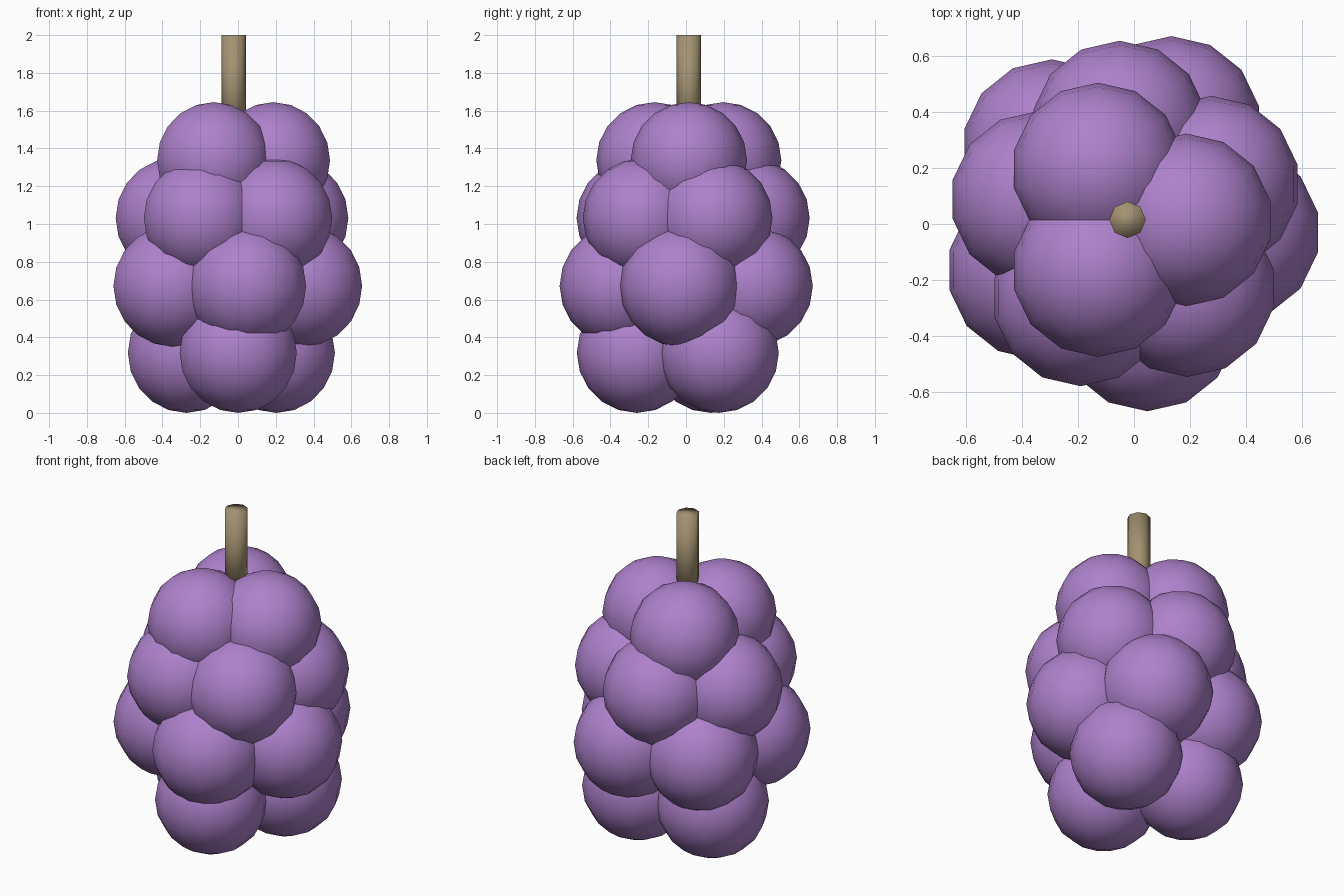
import bpy
from math import radians, sin, cos

cube = bpy.data.objects.get("Cube")
if cube:
    bpy.data.objects.remove(cube, do_unlink=True)


def make_material(name, rgb):
    mat = bpy.data.materials.new(name)
    mat.use_nodes = True
    color = (*rgb, 1.0)
    mat.diffuse_color = color
    bsdf = next(n for n in mat.node_tree.nodes if n.type == 'BSDF_PRINCIPLED')
    bsdf.inputs["Base Color"].default_value = color
    return mat


purple = make_material("grape_purple", (0.42, 0.22, 0.60))
brown = make_material("stem_brown", (0.37, 0.29, 0.165))

# Axis of the bunch
CX, CY = -0.023, 0.015


def finish(name, mat):
    obj = bpy.context.object
    obj.name = name
    obj.data.materials.append(mat)
    bpy.ops.object.shade_smooth()


# Grapes in stacked rings: name, count, height, ring radius, first angle, grape radius
rings = [
    ("bottom", 3, 0.318, 0.276, 35, 0.318),
    ("lower", 5, 0.672, 0.370, -7, 0.321),
    ("upper", 5, 1.032, 0.325, 23, 0.316),
    ("top", 3, 1.337, 0.210, 0, 0.308),
]
for level, count, z, ring, start, radius in rings:
    for i in range(count):
        a = radians(start + 360 * i / count)
        bpy.ops.mesh.primitive_uv_sphere_add(
            segments=14, ring_count=10, radius=radius,
            location=(CX + ring * cos(a), CY + ring * sin(a), z))
        finish(f"{level}_grape_{i + 1}", purple)

# Stem sunk between the top grapes
stem_bottom, stem_top = 1.48, 2.0
bpy.ops.mesh.primitive_cylinder_add(
    vertices=8, radius=0.065, depth=stem_top - stem_bottom,
    location=(CX, CY, (stem_bottom + stem_top) / 2))
finish("stem", brown)
